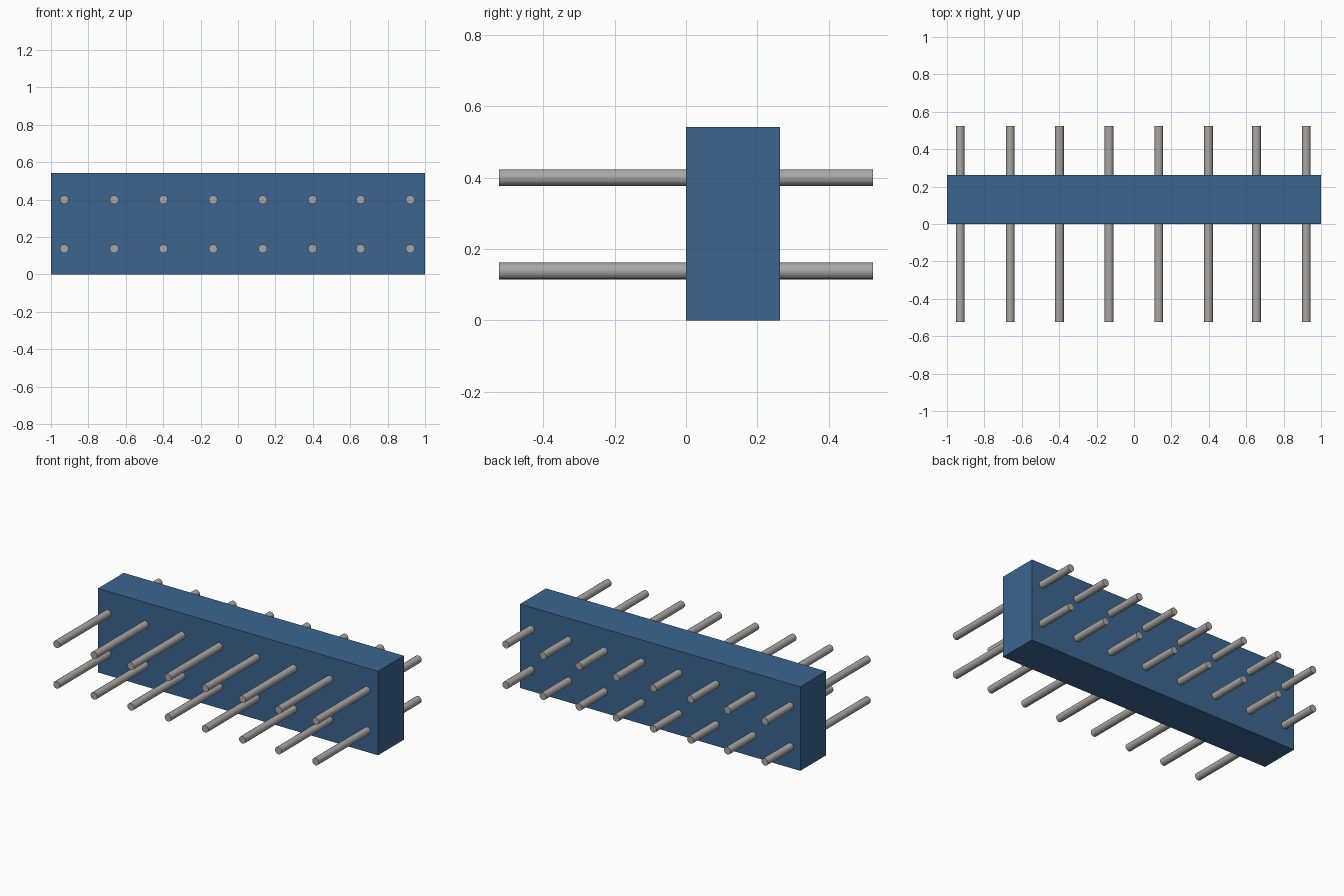
import bpy
import math

cube = bpy.data.objects.get("Cube")
if cube:
    bpy.data.objects.remove(cube, do_unlink=True)


def material(name, rgb):
    mat = bpy.data.materials.new(name)
    mat.use_nodes = True
    color = (*rgb, 1.0)
    mat.diffuse_color = color
    mat.node_tree.nodes["Principled BSDF"].inputs["Base Color"].default_value = color
    return mat


blue = material("blue plastic", (0.045, 0.13, 0.28))
grey = material("grey metal", (0.40, 0.39, 0.38))

# Housing block
DEPTH, HEIGHT = 0.263, 0.542
bpy.ops.mesh.primitive_cube_add(size=1, location=(0, DEPTH / 2, HEIGHT / 2))
housing = bpy.context.object
housing.name = "housing"
housing.scale = (2, DEPTH, HEIGHT)
bpy.ops.object.transform_apply(location=False, rotation=False, scale=True)
housing.data.materials.append(blue)

# Two rows of round pins passing through the housing
FRONT, BACK, RADIUS = -0.524, 0.524, 0.0235
COLUMNS = (-0.929, -0.662, -0.399, -0.133, 0.132, 0.398, 0.655, 0.921)
ROWS = {"lower": 0.138, "upper": 0.40}

for row, z in ROWS.items():
    for number, x in enumerate(COLUMNS, 1):
        bpy.ops.mesh.primitive_cylinder_add(
            vertices=16, radius=RADIUS, depth=BACK - FRONT,
            location=(x, (FRONT + BACK) / 2, z), rotation=(math.pi / 2, 0, 0))
        pin = bpy.context.object
        pin.name = f"{row}_pin_{number}"
        pin.data.materials.append(grey)
        bpy.ops.object.shade_smooth_by_angle(angle=math.radians(40))
